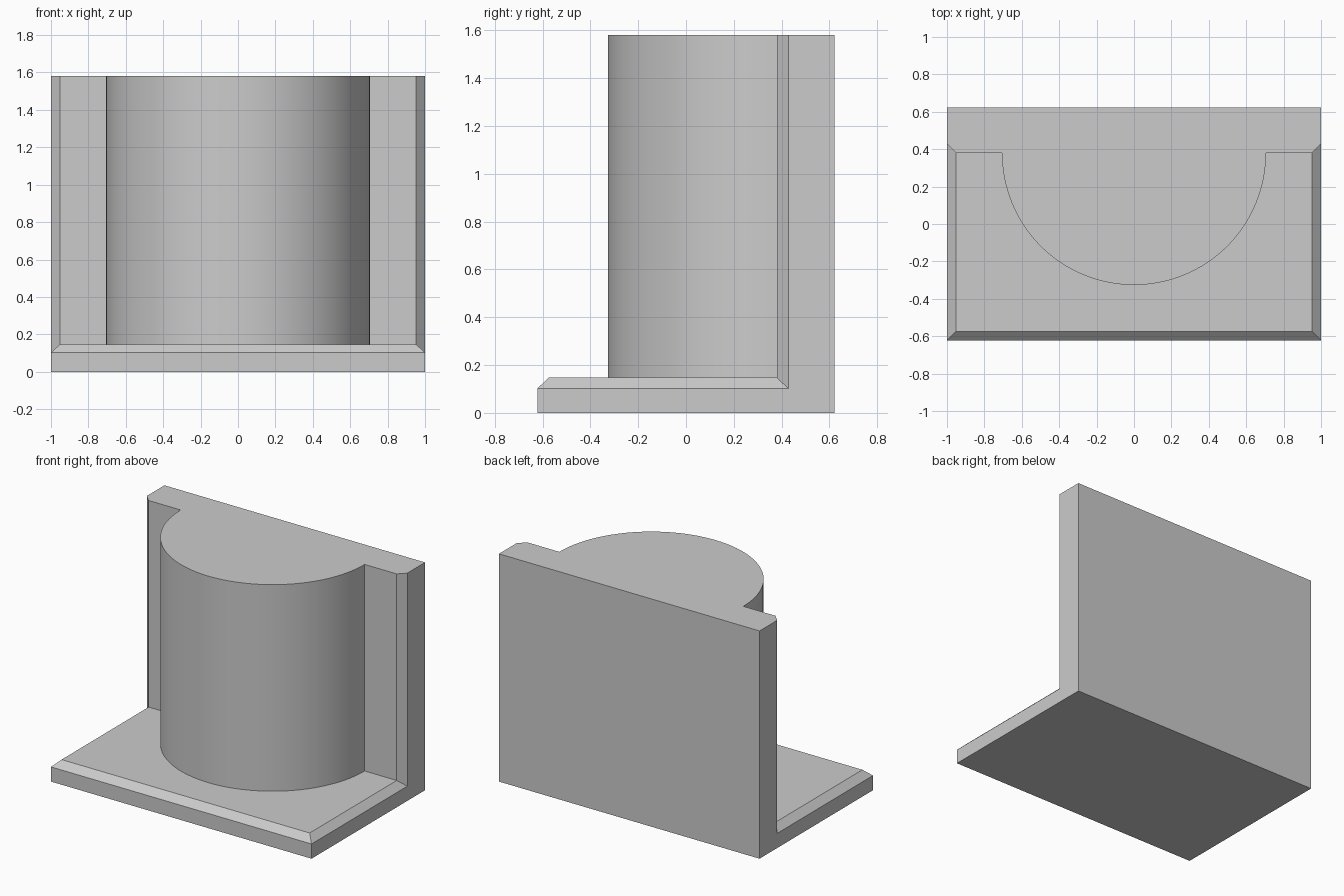
import bpy
import bmesh
from math import pi, cos, sin, radians

if "Cube" in bpy.data.objects:
    bpy.data.objects.remove(bpy.data.objects["Cube"])

W, D, H = 1.0, 0.622, 1.58      # half width, half depth, height
SLAB, EDGE = 0.147, 0.102       # slab top and start of its bevel
BEVEL = 0.048
WALL_Y, RADIUS = 0.38, 0.706    # wall front face, column radius
SEGMENTS = 64

grey = bpy.data.materials.new("light grey")
grey.use_nodes = True
colour = (0.6, 0.6, 0.6, 1)
grey.diffuse_color = colour
grey.node_tree.nodes["Principled BSDF"].inputs["Base Color"].default_value = colour


def loft(name, rings):
    """Close a solid through matching rings of points."""
    bm = bmesh.new()
    loops = [[bm.verts.new(p) for p in ring] for ring in rings]
    n = len(loops[0])
    for low, high in zip(loops, loops[1:]):
        for i in range(n):
            j = (i + 1) % n
            bm.faces.new((low[i], low[j], high[j], high[i]))
    bm.faces.new(loops[0][::-1])
    bm.faces.new(loops[-1])
    bmesh.ops.recalc_face_normals(bm, faces=bm.faces)
    mesh = bpy.data.meshes.new(name)
    bm.to_mesh(mesh)
    bm.free()
    mesh.materials.append(grey)
    obj = bpy.data.objects.new(name, mesh)
    bpy.context.collection.objects.link(obj)
    return obj


def rectangle(inset, z):
    x, front, back = W - inset, inset - D, 0.5
    return [(-x, front, z), (x, front, z), (x, back, z), (-x, back, z)]


# Base slab, bevelled along the front and both sides
slab = loft("base_slab", [rectangle(0, 0), rectangle(0, EDGE), rectangle(BEVEL, SLAB)])

# Back wall with bevelled front corners and a half-round column
plan = [(W, D), (-W, D), (-W, WALL_Y + BEVEL), (BEVEL - W, WALL_Y)]
for i in range(SEGMENTS + 1):
    a = pi + pi * i / SEGMENTS
    plan.append((RADIUS * cos(a), WALL_Y + RADIUS * sin(a)))
plan += [(W - BEVEL, WALL_Y), (W, WALL_Y + BEVEL)]
body = loft("wall_with_column_and_base", [[(x, y, z) for x, y in plan] for z in (0, H)])

# Join the slab and the upright into one solid
union = body.modifiers.new("join slab", "BOOLEAN")
union.operation = "UNION"
union.solver = "EXACT"
union.object = slab
bpy.ops.object.select_all(action="DESELECT")
bpy.context.view_layer.objects.active = body
body.select_set(True)
bpy.ops.object.modifier_apply(modifier=union.name)
bpy.data.objects.remove(slab)
bpy.ops.object.shade_smooth_by_angle(angle=radians(25))
